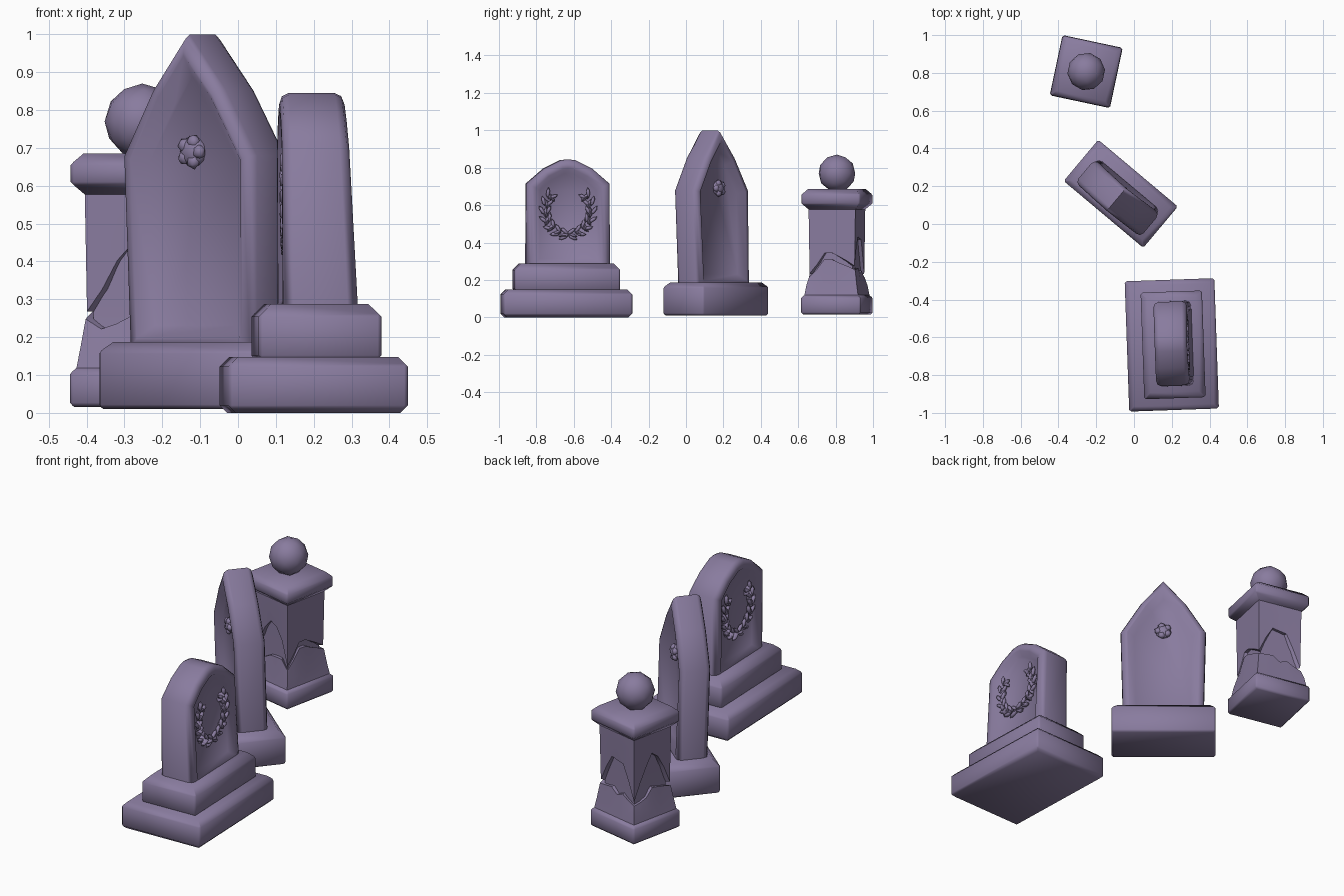
import bpy, bmesh, math, random
from mathutils import Matrix, Vector

random.seed(4)
cube = bpy.data.objects.get("Cube")
if cube:
    bpy.data.objects.remove(cube, do_unlink=True)

stone = bpy.data.materials.new("purple_grey_stone")
stone.use_nodes = True
COLOUR = (0.25, 0.2, 0.345, 1)
stone.diffuse_color = COLOUR
stone.node_tree.nodes["Principled BSDF"].inputs["Base Color"].default_value = COLOUR


def finish(bm, name, place, angle=55):
    """Turn a bmesh into a smooth-shaded stone object placed at (x, y, yaw)."""
    bmesh.ops.recalc_face_normals(bm, faces=bm.faces)
    mesh = bpy.data.meshes.new(name)
    bm.to_mesh(mesh)
    bm.free()
    mesh.materials.append(stone)
    mesh.shade_smooth()
    mesh.set_sharp_from_angle(angle=math.radians(angle))
    obj = bpy.data.objects.new(name, mesh)
    obj.location = (place[0], place[1], 0)
    obj.rotation_euler.z = math.radians(place[2])
    bpy.context.collection.objects.link(obj)
    return obj


def block(name, place, width, depth, z0, z1, chamfer, low_chamfer=0.012):
    """Box with separate chamfers on its top and bottom rims and its corners."""
    bm = bmesh.new()
    bmesh.ops.create_cube(bm, size=1)
    for v in bm.verts:
        v.co = Vector((v.co.x * width, v.co.y * depth, z1 if v.co.z > 0 else z0))
    mid = (z0 + z1) / 2
    for low, size in ((False, chamfer), (True, low_chamfer)):
        rim = [e for e in bm.edges if all((v.co.z < mid) == low for v in e.verts)]
        bmesh.ops.bevel(bm, geom=rim, offset=size, segments=1, affect='EDGES')
    uprights = [e for e in bm.edges if abs(e.verts[0].co.z - e.verts[1].co.z) > (z1 - z0) * 0.3
                and abs(e.verts[0].co.x - e.verts[1].co.x) < 0.001
                and abs(e.verts[0].co.y - e.verts[1].co.y) < 0.001]
    bmesh.ops.bevel(bm, geom=uprights, offset=0.01, segments=1, affect='EDGES')
    return finish(bm, name, place)


def slab(name, place, half, thick, rim, slope, recess, taper, lean):
    """Upright mirrored profile with rounded rims and a sunken panel on both faces."""
    pts = half + [(-x, z) for x, z in reversed(half) if x > 0]
    bm = bmesh.new()
    sides = [[bm.verts.new((x, y, z)) for x, z in pts] for y in (-thick / 2, thick / 2)]
    caps = [bm.faces.new(s) for s in sides]
    for i in range(len(pts)):
        j = (i + 1) % len(pts)
        bm.faces.new((sides[0][i], sides[0][j], sides[1][j], sides[1][i]))
    bmesh.ops.recalc_face_normals(bm, faces=bm.faces)
    edges = list({e for f in caps for e in f.edges})
    bmesh.ops.bevel(bm, geom=edges, offset=0.028, segments=2, profile=0.5, affect='EDGES')
    bm.normal_update()
    panels = sorted(bm.faces, key=lambda f: -f.calc_area() * (abs(f.normal.y) > 0.99))[:2]
    bmesh.ops.inset_individual(bm, faces=panels, thickness=rim, use_even_offset=True)
    bmesh.ops.inset_individual(bm, faces=panels, thickness=slope, depth=-recess,
                               use_even_offset=True)
    z0, z1 = half[0][1], max(z for _, z in half)
    for v in bm.verts:
        t = (v.co.z - z0) / (z1 - z0)
        v.co.y = v.co.y * (1 - taper * t) + lean * t
    return finish(bm, name, place)


def pebble(bm, centre, size, turn=0.0, detail=1):
    """Flattened lump turned in the plane of a slab face."""
    mat = (Matrix.Translation(centre) @ Matrix.Rotation(turn, 4, 'Y')
           @ Matrix.Diagonal((*size, 1)))
    bmesh.ops.create_icosphere(bm, subdivisions=detail, radius=1, matrix=mat)


# Wreath tombstone: two-step plinth and gabled slab
A = (0.207, -0.64, 92)
block("wreath_stone_base", (0.2, -0.64, 92), 0.69, 0.475, 0.0, 0.148, 0.026, 0.02)
block("wreath_stone_step", A, 0.565, 0.325, 0.14, 0.288, 0.034)
slab("wreath_stone_slab", (0.212, -0.633, 92),
     [(0.225, 0.24), (0.222, 0.715), (0.13, 0.795), (0.04, 0.84), (0, 0.845)],
     0.2, 0.02, 0.025, 0.03, 0.15, 0.018)

# Laurel wreaths, one on each face
for side, label in ((-1, "left"), (1, "right")):
    bm = bmesh.new()
    for mirror in (-1, 1):
        for k in range(7):
            a = math.radians(-80 + k * 20)
            z = 0.56 + 0.125 * math.sin(a)
            y = 0.009 - side * 0.07
            x = mirror * 0.118 * math.cos(a)
            pebble(bm, (x, y, z), (0.013, 0.022, 0.03), mirror * a)
            # leaf pairs splay outward and inward from the stem
            for splay, out in ((0.6, 0.022), (-0.5, -0.012)):
                pos = (x + mirror * out * math.cos(a), y - side * 0.008, z + out * math.sin(a) + 0.012)
                pebble(bm, pos, (0.011, 0.012, 0.029), mirror * (splay - a))
    finish(bm, label + "_wreath", (0.212, -0.633, 92))

# Pointed tombstone: heavy plinth and lancet slab
block("pointed_stone_base", (-0.07, 0.16, -40), 0.55, 0.285, 0.01, 0.187, 0.03)
B = (-0.078, 0.148, -40)
slab("pointed_stone_slab", B,
     [(0.213, 0.16), (0.225, 0.68), (0.12, 0.855), (0, 1.0)],
     0.165, 0.008, 0.035, 0.035, 0.05, -0.025)

# Carved rosettes, one on each face
for side, label in ((-1, "front"), (1, "back")):
    bm = bmesh.new()
    y = -0.015 + side * 0.045
    pebble(bm, (0, y, 0.69), (0.042, 0.028, 0.042), detail=2)
    for k in range(5):
        a = k * math.tau / 5
        pebble(bm, (0.027 * math.cos(a), y + side * 0.012, 0.69 + 0.027 * math.sin(a)),
               (0.021, 0.016, 0.021), a)
    finish(bm, label + "_rosette", B)

# Cracked pillar: base, cap and ball
C = (-0.253, 0.807, -12)
block("pillar_base", C, 0.326, 0.326, 0.015, 0.122, 0.02)
block("pillar_cap", C, 0.322, 0.322, 0.57, 0.685, 0.03, 0.04)
bm = bmesh.new()
bmesh.ops.create_icosphere(bm, subdivisions=2, radius=0.1, matrix=Matrix.Translation((0, 0, 0.77)))
finish(bm, "pillar_ball", C)

N = 6  # columns per pillar face


def square_ring(bm, half, heights):
    """Square loop of vertices, with one height per column."""
    ring = []
    for i in range(4 * N):
        side, t = divmod(i, N)
        p = Matrix.Rotation(side * math.pi / 2, 2) @ Vector((half, half * (2 * t / N - 1)))
        ring.append(bm.verts.new((p.x, p.y, heights[i])))
    return ring


def loft(name, levels):
    bm = bmesh.new()
    rings = [square_ring(bm, half, h if isinstance(h, list) else [h] * 4 * N)
             for half, h in levels]
    for a, b in zip(rings, rings[1:]):
        for i in range(4 * N):
            j = (i + 1) % (4 * N)
            bm.faces.new((a[i], a[j], b[j], b[i]))
    bm.faces.new(rings[0])
    bm.faces.new(rings[-1])
    finish(bm, name, C, 40)


# Jagged break line around the shaft: narrow on the +x face, wide elsewhere
lower, upper = [], []
for i in range(4 * N):
    side, t = divmod(i, N)
    bulge = math.sin(math.pi * t / N)
    z = 0.23 + random.uniform(-0.03, 0.03) + (0.1 * bulge if side == 0 else 0.02 * bulge)
    lower.append(z)
    upper.append(z + 0.02 + (0.015 if side == 0 else 0.17) * bulge)

loft("pillar_core", [(0.112, 0.1), (0.106, 0.35), (0.108, 0.6)])
loft("pillar_lower_shell", [(0.148, 0.11), (0.138, 0.17), (0.126, lower), (0.1, lower)])
loft("pillar_upper_shell", [(0.128, 0.6), (0.127, 0.52), (0.123, upper), (0.1, upper)])
